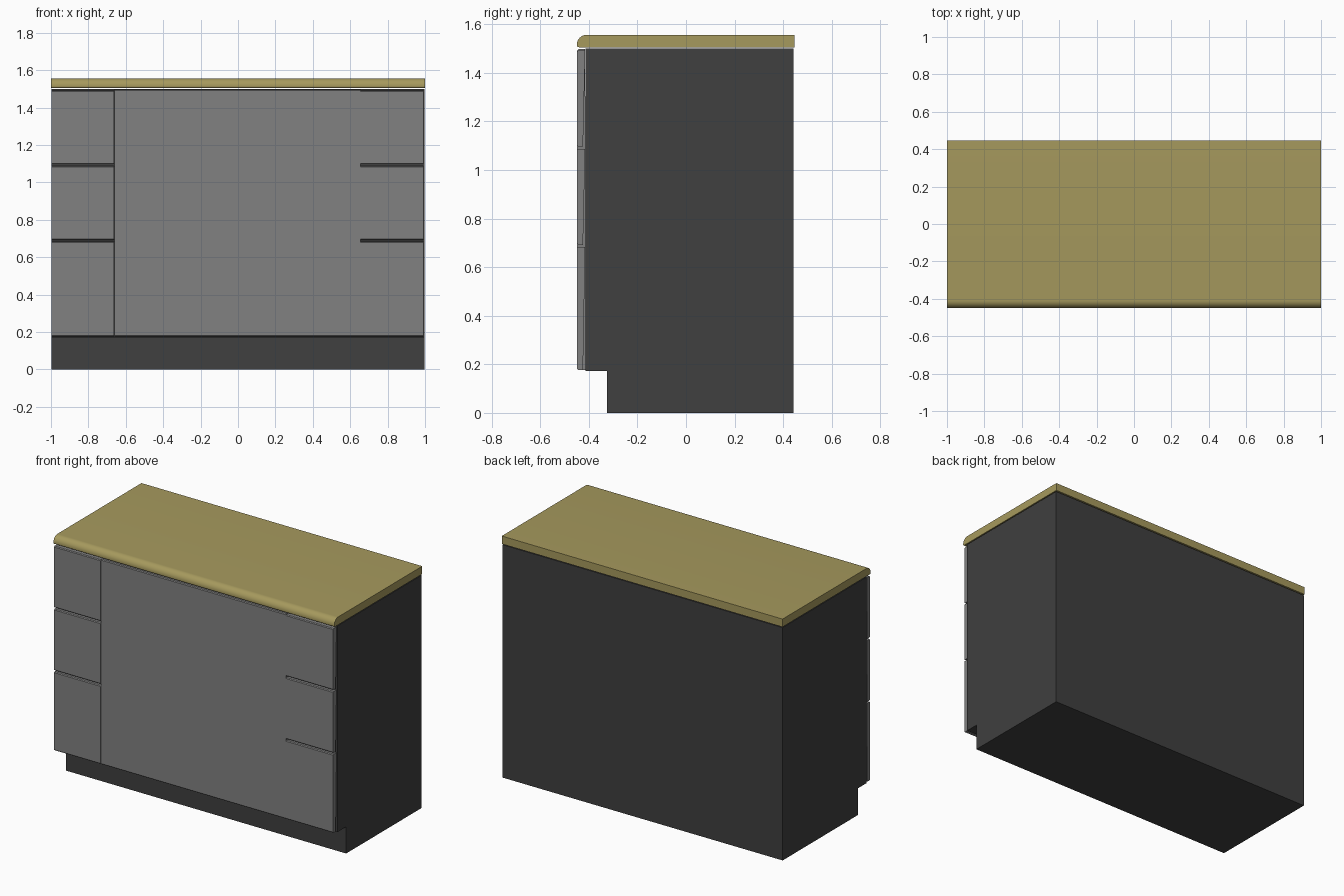
import bpy, math

if "Cube" in bpy.data.objects:
    bpy.data.objects.remove(bpy.data.objects["Cube"])


def material(name, rgb):
    m = bpy.data.materials.new(name)
    m.diffuse_color = (*rgb, 1)
    m.use_nodes = True
    m.node_tree.nodes["Principled BSDF"].inputs["Base Color"].default_value = m.diffuse_color
    return m


def extrude_profile(name, pts, x0, x1, mat):
    """Extrude a (y, z) outline along x into a closed solid."""
    n = len(pts)
    verts = [(x, y, z) for x in (x0, x1) for y, z in pts]
    faces = [tuple(range(n))[::-1], tuple(range(n, 2 * n))]
    faces += [(i, (i + 1) % n, n + (i + 1) % n, n + i) for i in range(n)]
    mesh = bpy.data.meshes.new(name)
    mesh.from_pydata(verts, [], faces)
    ob = bpy.data.objects.new(name, mesh)
    bpy.context.collection.objects.link(ob)
    mesh.materials.append(mat)
    # consistent outward normals and smooth rounded edges
    bpy.ops.object.select_all(action='DESELECT')
    ob.select_set(True)
    bpy.context.view_layer.objects.active = ob
    bpy.ops.object.mode_set(mode='EDIT')
    bpy.ops.mesh.select_all(action='SELECT')
    bpy.ops.mesh.normals_make_consistent(inside=False)
    bpy.ops.object.mode_set(mode='OBJECT')
    bpy.ops.object.shade_smooth_by_angle(angle=math.radians(30))
    return ob


def arc(cy, cz, r, a0, a1, n):
    return [(cy + r * math.cos(math.radians(a0 + (a1 - a0) * i / n)),
             cz + r * math.sin(math.radians(a0 + (a1 - a0) * i / n)))
            for i in range(n + 1)]


dark = material("dark_grey", (0.05, 0.05, 0.05))
light = material("mid_grey", (0.22, 0.22, 0.22))
wood = material("worktop_ochre", (0.38, 0.32, 0.11))

# carcass with recessed plinth
extrude_profile("carcass", [(-0.325, 0), (0.442, 0), (0.442, 1.499), (-0.413, 1.499),
                            (-0.413, 0.172), (-0.325, 0.172)], -0.998, 0.998, dark)

# worktop with rounded front edge
top = [(0.446, 1.505), (0.446, 1.556)]
top += arc(-0.409, 1.516, 0.04, 90, 180, 10)
top += arc(-0.441, 1.513, 0.008, 180, 270, 4)
extrude_profile("worktop", top, -1, 1, wood)


# front panels with a small chamfer on the front edges
def front(name, x0, x1, z0, z1, back_low=-0.413):
    c = 0.005
    extrude_profile(name, [(-0.448, z0 + c), (-0.448 + c, z0), (back_low, z0),
                           (-0.415, z1), (-0.448 + c, z1), (-0.448, z1 - c)], x0, x1, light)


rows = [(0.177, 0.683), (0.692, 1.087), (1.097, 1.492)]
for side, x0, x1 in (("left", -0.997, -0.664), ("right", 0.655, 0.992)):
    for i, (z0, z1) in enumerate(rows):
        front(f"{side}_drawer_front_{i + 1}", x0, x1, z0, z1, -0.424)
front("centre_panel", -0.661, 0.655, 0.177, 1.497)
